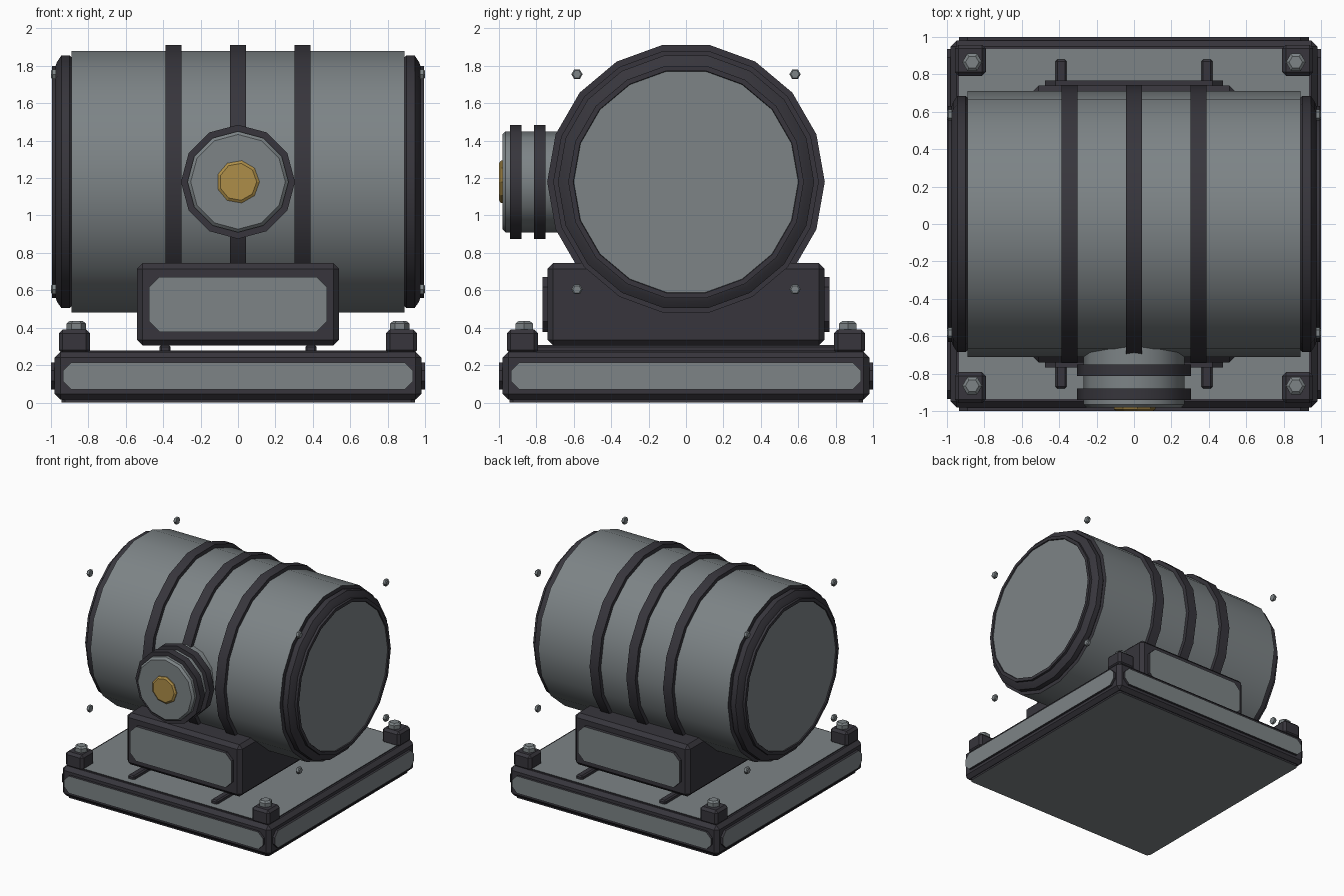
import bpy, bmesh, math
from mathutils import Vector

if "Cube" in bpy.data.objects:
    bpy.data.objects.remove(bpy.data.objects["Cube"])


def material(name, rgb):
    m = bpy.data.materials.new(name)
    m.diffuse_color = (*rgb, 1)
    m.use_nodes = True
    m.node_tree.nodes["Principled BSDF"].inputs["Base Color"].default_value = m.diffuse_color
    return m


GREY = material("steel grey", (0.205, 0.23, 0.24))
DARK = material("dark charcoal", (0.038, 0.036, 0.045))
GOLD = material("brass", (0.42, 0.27, 0.065))


def finish(name, bm, mats, smooth=None):
    bmesh.ops.recalc_face_normals(bm, faces=bm.faces[:])
    me = bpy.data.meshes.new(name)
    bm.to_mesh(me)
    bm.free()
    ob = bpy.data.objects.new(name, me)
    bpy.context.collection.objects.link(ob)
    for m in mats:
        me.materials.append(m)
    if smooth:
        bpy.ops.object.select_all(action='DESELECT')
        ob.select_set(True)
        bpy.context.view_layer.objects.active = ob
        bpy.ops.object.shade_smooth_by_angle(angle=math.radians(smooth))
    return ob


def box(name, lo, hi, bevel, mat):
    bm = bmesh.new()
    bmesh.ops.create_cube(bm, size=1)
    for v in bm.verts:
        v.co = Vector([(a + b) / 2 + c * (b - a) for a, b, c in zip(lo, hi, v.co)])
    if bevel:
        bmesh.ops.bevel(bm, geom=bm.edges[:], offset=bevel, segments=1, affect='EDGES')
    return finish(name, bm, [mat])


def lathe(name, axis, profile, n, at, mats, smooth=None, sides=None, end=0, start=0):
    """Revolve (distance, radius) points about an axis, with capped ends."""
    bm = bmesh.new()
    rings = []
    for t, r in profile:
        ring = []
        for i in range(n):
            a = 2 * math.pi * i / n
            c, s = r * math.cos(a), r * math.sin(a)
            p = {'x': (t, c, s), 'y': (c, t, s), 'z': (c, s, t)}[axis]
            ring.append(bm.verts.new(Vector(p) + Vector(at)))
        rings.append(ring)
    for k in range(len(rings) - 1):
        for i in range(n):
            j = (i + 1) % n
            f = bm.faces.new((rings[k][i], rings[k][j], rings[k + 1][j], rings[k + 1][i]))
            f.material_index = sides[k] if sides else 0
    bm.faces.new(rings[0]).material_index = start
    bm.faces.new(rings[-1]).material_index = end
    return finish(name, bm, mats, smooth)


def panel(name, origin, u, v, out, w, h, cut, depth):
    """Raised plate with clipped corners: dark edge, grey face."""
    o, u, v, out = map(Vector, (origin, u, v, out))
    pts = [(w - cut, -h), (w, -h + cut), (w, h - cut), (w - cut, h),
           (cut - w, h), (-w, h - cut), (-w, cut - h), (cut - w, -h)]
    bm = bmesh.new()
    low = [bm.verts.new(o + u * a + v * b) for a, b in pts]
    top = [bm.verts.new(o + u * a + v * b + out * depth) for a, b in pts]
    bm.faces.new(low)
    bm.faces.new(top).material_index = 1
    for i in range(8):
        j = (i + 1) % 8
        bm.faces.new((low[i], low[j], top[j], top[i]))
    finish(name, bm, [DARK, GREY])


# Base slab with a raised panel on every side
box("base_slab", (-0.98, -0.98, 0.015), (0.98, 0.98, 0.27), 0.03, DARK)
X, Y, Z = (1, 0, 0), (0, 1, 0), (0, 0, 1)
for s, side in ((-1, "front"), (1, "back")):
    panel(f"base_panel_{side}", (0, s * 0.975, 0.142), X, Z, (0, s, 0), 0.935, 0.073, 0.045, 0.025)
for s, side in ((-1, "left"), (1, "right")):
    panel(f"base_panel_{side}", (s * 0.975, 0, 0.142), Y, Z, (s, 0, 0), 0.935, 0.073, 0.045, 0.025)
panel("base_panel_top", (0, 0, 0.262), X, Y, (0, 0, 1), 0.935, 0.935, 0.04, 0.015)
panel("base_panel_bottom", (0, 0, 0.02), X, Y, (0, 0, -1), 0.945, 0.945, 0.02, 0.02)

# Corner blocks with hex bolts
for sx in (-1, 1):
    for sy in (-1, 1):
        cx, cy = sx * 0.875, sy * 0.875
        box("corner_block", (cx - 0.083, cy - 0.083, 0.26), (cx + 0.083, cy + 0.083, 0.39), 0.02, DARK)
        lathe("corner_bolt", 'z', [(0.38, 0.053), (0.422, 0.053), (0.435, 0.036)], 6,
              (sx * 0.865, sy * 0.865, 0), [GREY])

# Rails under the cradle
for s in (-1, 1):
    box("rail", (s * 0.39 - 0.03, -0.88, 0.265), (s * 0.39 + 0.03, 0.88, 0.307), 0.01, DARK)

# Cradle block and its front and back panels
box("cradle", (-0.54, -0.74, 0.305), (0.54, 0.74, 0.745), 0.03, DARK)
for s, side in ((-1, "front"), (1, "back")):
    panel(f"cradle_panel_{side}", (0, s * 0.735, 0.525), X, Z, (0, s, 0), 0.475, 0.147, 0.055, 0.033)

# Drum: grey wall, dark ends
C = (0, 0, 1.18)
lathe("drum", 'x', [(-0.89, 0.71), (0.89, 0.71)], 18, C, [GREY, DARK], 31, end=1, start=1)
for x in (-0.345, 0, 0.345):
    lathe("drum_band", 'x', [(x - 0.042, 0.742), (x + 0.042, 0.742)], 18, C, [DARK], 31)

# End caps with grey discs, and the ring of bolts around them
for s in (-1, 1):
    prof = [(0.88, 0.665), (0.90, 0.685), (0.945, 0.685), (0.968, 0.65), (0.975, 0.63),
            (0.995, 0.63), (0.995, 0.603), (0.986, 0.60)]
    lathe("end_cap", 'x', [(s * t, r) for t, r in prof], 18, C, [DARK, GREY], 31, end=1)
    for y in (-0.583, 0.583):
        for z in (-0.575, 0.575):
            lathe("end_bolt", 'x', [(s * 0.972, 0.03), (s * 0.992, 0.03), (s * 0.999, 0.022)], 6,
                  (0, y, 1.18 + z), [GREY])

# Front port with two collars and a brass plug
lathe("port", 'y', [(-0.6, 0.27), (-0.965, 0.27), (-0.982, 0.253)], 12, C, [GREY], 31)
for y in (-0.91, -0.782):
    lathe("port_collar", 'y', [(y - 0.031, 0.305), (y + 0.031, 0.305)], 12, C, [DARK], 31)
lathe("port_plug", 'y', [(-0.97, 0.115), (-0.99, 0.115), (-1.0, 0.1)], 9, C, [GOLD])
